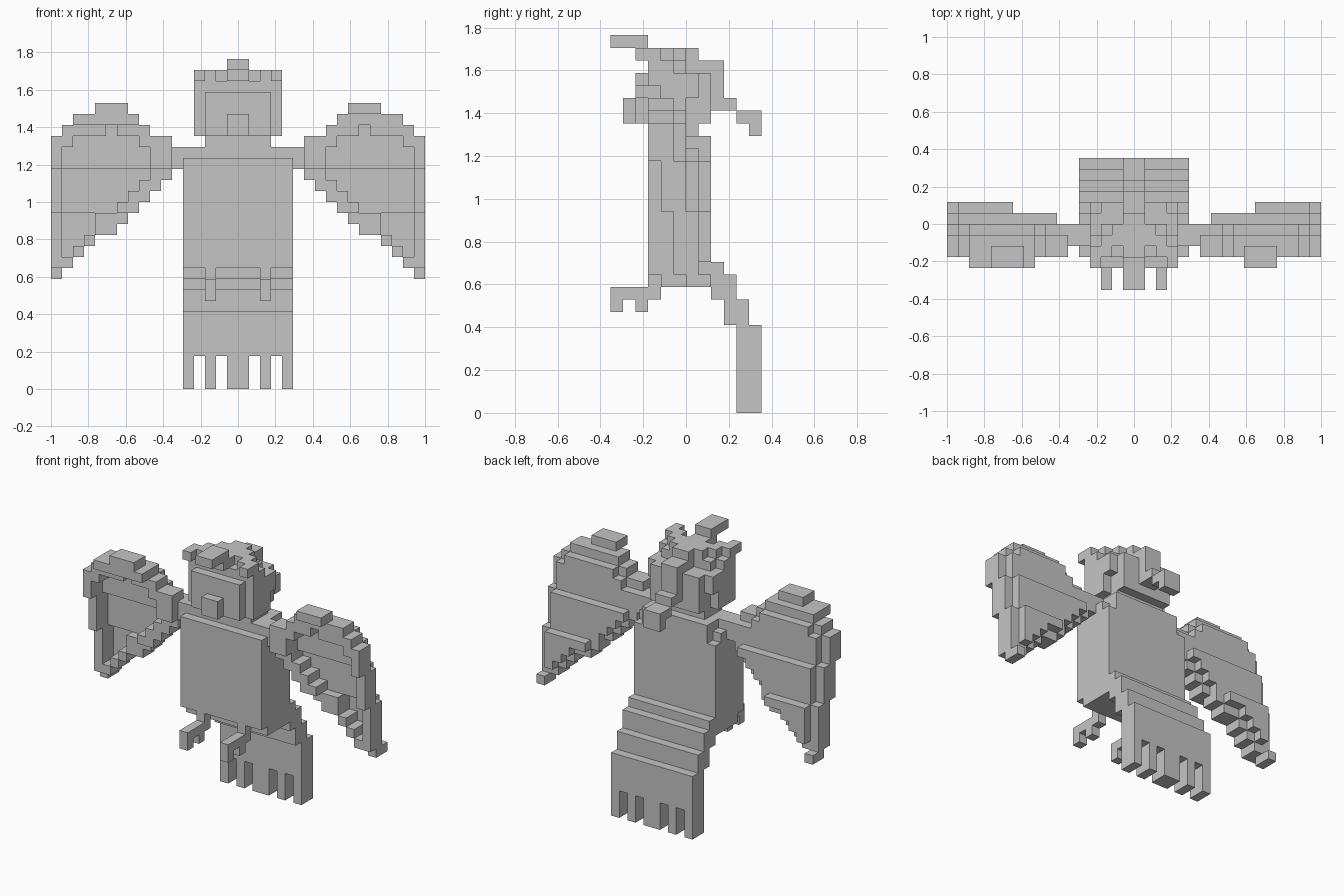
import bpy, bmesh, math
from mathutils import Vector

cube = bpy.data.objects.get("Cube")
if cube:
    bpy.data.objects.remove(cube, do_unlink=True)

V = 1 / 17  # edge of one block

grey = bpy.data.materials.new("plain_grey")
grey.use_nodes = True
grey.diffuse_color = (0.56, 0.56, 0.56, 1)
grey.node_tree.nodes["Principled BSDF"].inputs["Base Color"].default_value = grey.diffuse_color


def box(x0, x1, y0, y1, z0, z1):
    return {(x, y, z) for x in range(x0, x1) for y in range(y0, y1) for z in range(z0, z1)}


def mirror(cells):
    return {(-x - 1, y, z) for x, y, z in cells}


def both(*args):
    cells = box(*args)
    return cells | mirror(cells)


def build(name, cells):
    """Skin a set of blocks with outer faces only, then merge flat areas."""
    bm = bmesh.new()
    verts = {}

    def vert(p):
        if p not in verts:
            verts[p] = bm.verts.new(Vector(p) * V)
        return verts[p]

    for c in sorted(cells):
        for axis in range(3):
            u, w = (axis + 1) % 3, (axis + 2) % 3
            for side in (0, 1):
                near = list(c)
                near[axis] += 2 * side - 1
                if tuple(near) in cells:
                    continue
                ring = []
                for du, dw in ((0, 0), (1, 0), (1, 1), (0, 1)):
                    p = list(c)
                    p[axis] += side
                    p[u] += du
                    p[w] += dw
                    ring.append(vert(tuple(p)))
                bm.faces.new(ring if side else ring[::-1])
    bmesh.ops.dissolve_limit(bm, angle_limit=math.radians(1), verts=bm.verts, edges=bm.edges)
    mesh = bpy.data.meshes.new(name)
    bm.to_mesh(mesh)
    bm.free()
    mesh.materials.append(grey)
    obj = bpy.data.objects.new(name, mesh)
    bpy.context.collection.objects.link(obj)


# Torso with raised chest and stepped upper back
build("body", box(-5, 5, -3, -2, 11, 21) | box(-5, 5, -2, 1, 10, 21)
      | box(-5, 5, 1, 2, 10, 20) | box(-4, 4, 1, 2, 20, 22))
build("shoulder_bar", box(-6, 6, -2, 0, 20, 22) | box(-4, 4, 0, 1, 21, 22))
build("neck", box(-3, 3, -2, 1, 22, 23))

# Tail stepping down and back, with a fringed end
tail = (box(-5, 5, 2, 3, 9, 12) | box(-5, 5, 3, 4, 7, 11)
        | box(-5, 5, 4, 5, 0, 9) | box(-5, 5, 5, 6, 0, 7))
build("tail", tail - both(1, 2, 4, 6, 0, 3) - both(3, 4, 4, 6, 0, 3))

# Feet with front and back claws
foot = (box(2, 3, -3, -2, 10, 11) | box(2, 3, -6, -2, 9, 10)
        | box(2, 3, -6, -5, 8, 9) | box(2, 3, -4, -3, 8, 9))
build("left_foot", foot)
build("right_foot", mirror(foot))

# Head, face and beak
build("head", box(-4, 4, -3, 0, 23, 27) | box(-4, 4, -3, -1, 27, 28)
      | box(-3, 3, -1, 0, 27, 28) | both(3, 4, 0, 1, 25, 27) | box(-3, 3, 0, 2, 23, 27))
build("face", box(-3, 3, -4, -3, 23, 27))
build("beak", box(-1, 1, -5, -4, 23, 25))

# Brow tufts running diagonally from the corners to the middle of the crown
build("crown", box(-1, 1, -4, 1, 28, 29) | both(1, 2, -2, 0, 28, 29)
      | both(2, 3, -3, -1, 28, 29) | both(3, 4, -4, -2, 28, 29))
build("front_crest", box(-1, 1, -6, -3, 29, 30))
build("back_plume", box(-1, 1, 0, 3, 27, 28) | box(-1, 1, 2, 3, 24, 28)
      | box(-1, 1, 3, 4, 24, 25) | box(-1, 1, 4, 6, 23, 24) | box(-1, 1, 5, 6, 22, 24))

# Wings: a thin panel behind a thicker rim, both leaning back in bands
FIRST, TIP = 6, 16
BOTTOMS = (19, 18, 17, 16, 15, 14, 14, 13, 12, 11, 10)
TOPS = (23, 23, 24, 25, 25, 25, 25, 25, 25, 24, 23)
OPENING_TOPS = (0, 0, 22, 23, 23, 24, 23, 23, 23, 22, 0)
wing = set()
for x, (low, high, opening) in enumerate(zip(BOTTOMS, TOPS, OPENING_TOPS), FIRST):
    sill = low + (2 if x < 13 else 1)
    for z in range(low, high):
        back = 0 if z >= 20 else 1 if z >= 16 else 2 if z > 10 else 3
        if not sill <= z < opening:
            wing |= box(x, x + 1, back - 3, back - 1, z, z + 1)
        if x < TIP and low < z < high - 1:
            wing |= box(x, x + 1, back - 1, back, z, z + 1)
crest = box(10, 13, -4, -2, 25, 26)
build("left_wing", wing)
build("right_wing", mirror(wing))
build("left_wing_crest", crest)
build("right_wing_crest", mirror(crest | box(9, 15, -4, -3, 24, 25)))
